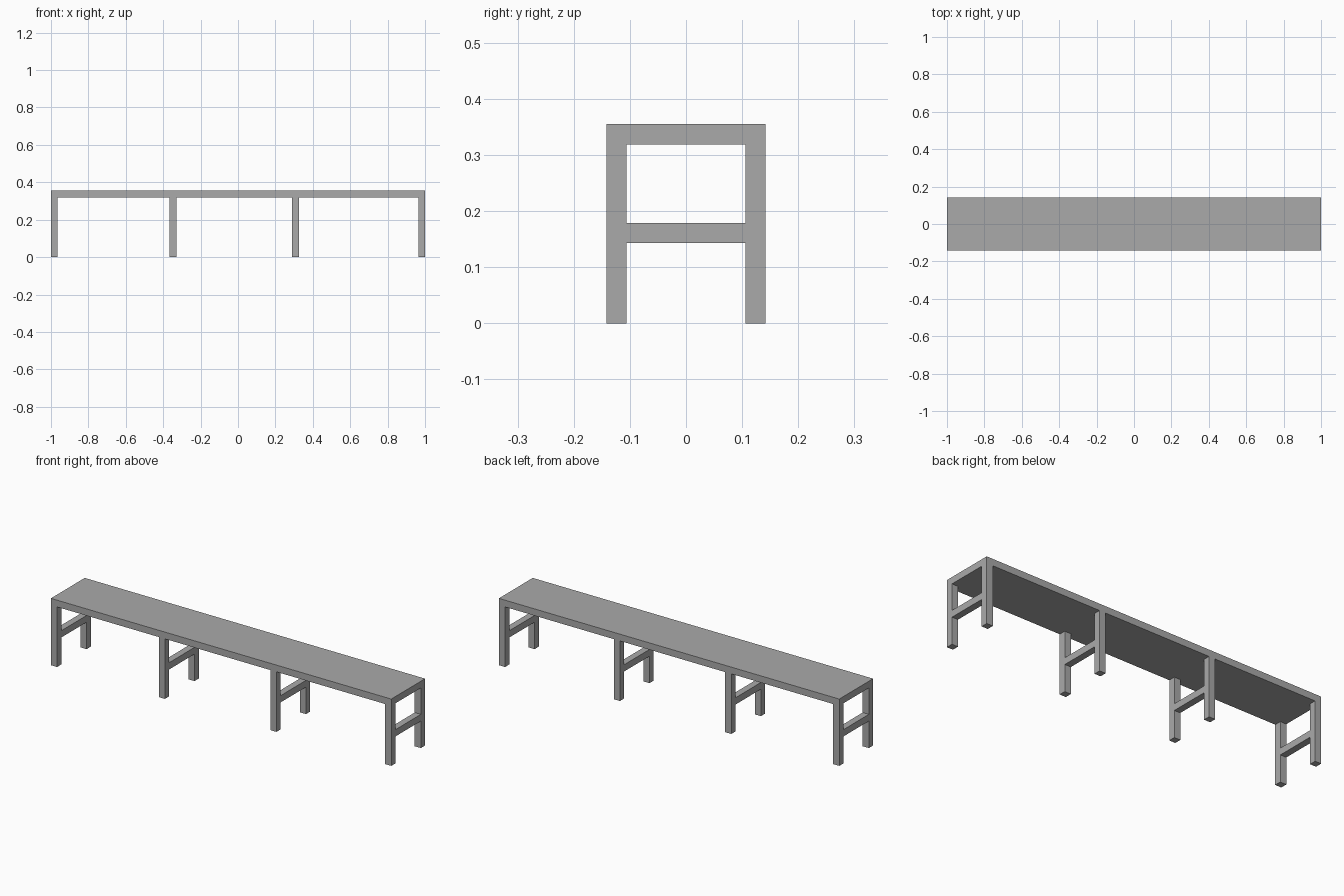
import bpy
import bmesh
from mathutils import Matrix, Vector

if "Cube" in bpy.data.objects:
    bpy.data.objects.remove(bpy.data.objects["Cube"], do_unlink=True)

# Single flat colour
grey = bpy.data.materials.new("plain_grey")
grey.use_nodes = True
COLOUR = (0.4, 0.4, 0.4, 1)
grey.diffuse_color = COLOUR
grey.node_tree.nodes["Principled BSDF"].inputs["Base Color"].default_value = COLOUR

# Main dimensions
HALF_LENGTH, HALF_DEPTH, HEIGHT = 1.0, 0.142, 0.355
BAR = 0.036
TOP_UNDERSIDE = HEIGHT - BAR
STRETCHER_Z = 0.143
FRAME_X = {"right_end": -0.982, "right_middle": -0.348,
           "left_middle": 0.307, "left_end": 0.982}


def box(name, low, high):
    """Add a flat-sided box between two opposite corners."""
    low, high = Vector(low), Vector(high)
    bm = bmesh.new()
    bmesh.ops.create_cube(bm, size=1, matrix=Matrix.LocRotScale(
        (low + high) / 2, None, high - low))
    mesh = bpy.data.meshes.new(name)
    bm.to_mesh(mesh)
    bm.free()
    mesh.materials.append(grey)
    obj = bpy.data.objects.new(name, mesh)
    bpy.context.collection.objects.link(obj)
    return obj


# Long seat board
box("seat", (-HALF_LENGTH, -HALF_DEPTH, TOP_UNDERSIDE),
    (HALF_LENGTH, HALF_DEPTH, HEIGHT))

# Leg frames: a front leg, a back leg and a stretcher between them
inner = HALF_DEPTH - BAR
for place, x in FRAME_X.items():
    x0, x1 = x - BAR / 2, x + BAR / 2
    box(f"{place}_front_leg", (x0, -HALF_DEPTH, 0), (x1, -inner, TOP_UNDERSIDE))
    box(f"{place}_back_leg", (x0, inner, 0), (x1, HALF_DEPTH, TOP_UNDERSIDE))
    box(f"{place}_stretcher", (x0, -inner, STRETCHER_Z),
        (x1, inner, STRETCHER_Z + BAR))
